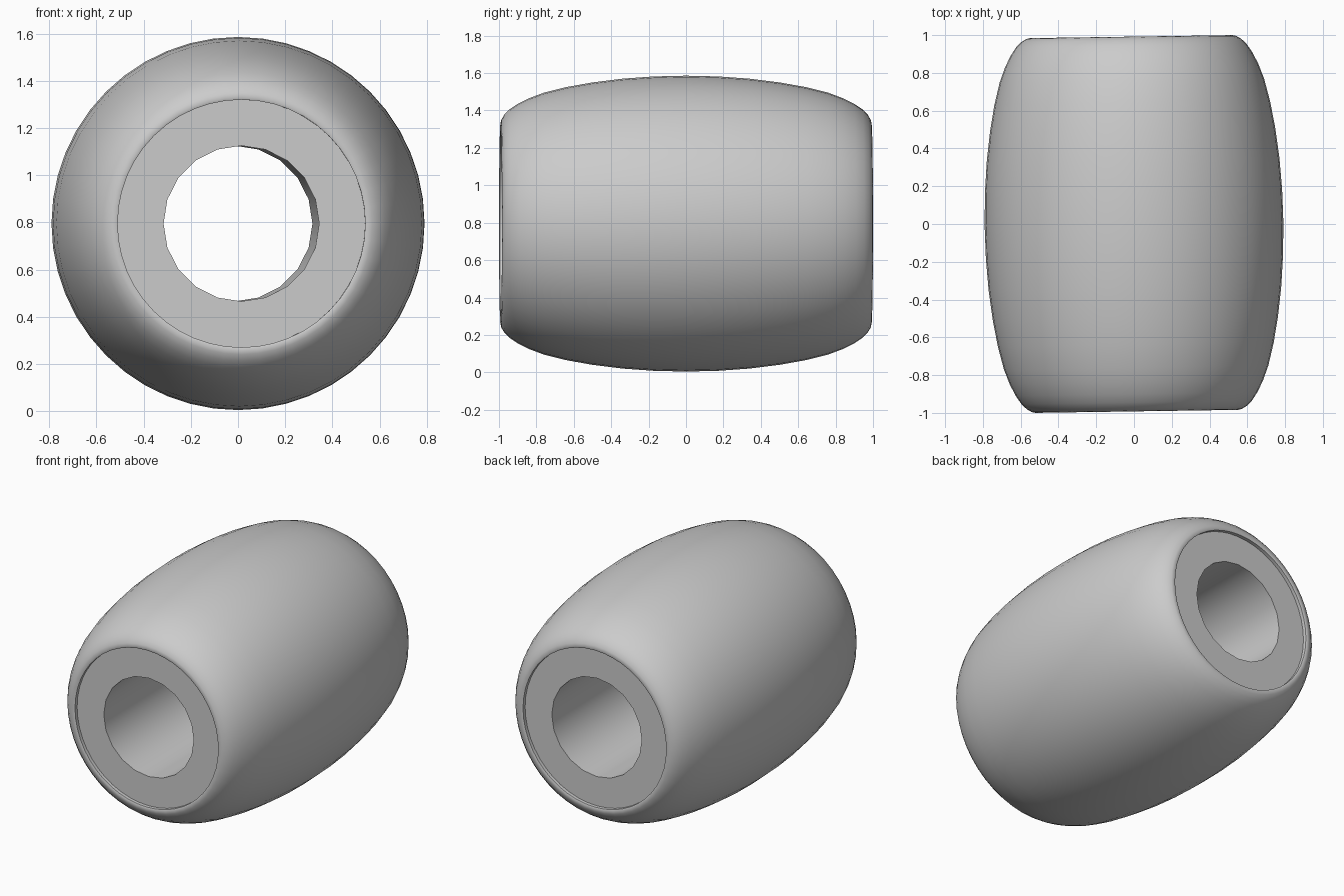
import bpy
import bmesh
import math
from mathutils import Matrix

cube = bpy.data.objects.get("Cube")
if cube:
    bpy.data.objects.remove(cube, do_unlink=True)

grey = bpy.data.materials.new("plain grey")
grey.use_nodes = True
colour = (0.6, 0.6, 0.6, 1)
grey.diffuse_color = colour
grey.node_tree.nodes["Principled BSDF"].inputs["Base Color"].default_value = colour

CENTRE_Z = 0.795
TILT = Matrix.Rotation(math.radians(0.85), 4, "Z")


def lathe(name, profile, sides):
    """Turn a closed (radius, y) profile about the y axis."""
    bm = bmesh.new()
    rings = []
    for i in range(sides):
        a = math.tau * i / sides
        rings.append([bm.verts.new((r * math.cos(a), y, r * math.sin(a)))
                      for r, y in profile])
    n = len(profile)
    for i, ring in enumerate(rings):
        following = rings[(i + 1) % sides]
        for j in range(n):
            k = (j + 1) % n
            bm.faces.new((ring[j], ring[k], following[k], following[j]))
    bmesh.ops.recalc_face_normals(bm, faces=bm.faces)
    mesh = bpy.data.meshes.new(name)
    bm.to_mesh(mesh)
    bm.free()
    mesh.materials.append(grey)
    obj = bpy.data.objects.new(name, mesh)
    bpy.context.collection.objects.link(obj)
    obj.matrix_world = Matrix.Translation((0, 0, CENTRE_Z)) @ TILT
    bpy.ops.object.select_all(action="DESELECT")
    obj.select_set(True)
    bpy.context.view_layer.objects.active = obj
    bpy.ops.object.shade_smooth_by_angle(angle=math.radians(35))
    return obj


# Barrel shell: bulging outside, rolled lip, short inner wall at each end
half = [(0.525, 0.94), (0.525, 0.988), (0.535, 0.992), (0.555, 0.988),
        (0.582, 0.972), (0.61, 0.945), (0.64, 0.9), (0.67, 0.84),
        (0.7, 0.76), (0.73, 0.64), (0.755, 0.5), (0.775, 0.34), (0.787, 0.17)]
shell = half + [(0.791, 0)] + [(r, -y) for r, y in reversed(half)]
lathe("barrel_shell", shell, 48)

# Core: flat recessed end rings and the bore through the middle
lathe("bored_core", [(0.33, 0.965), (0.54, 0.965),
                     (0.54, -0.965), (0.33, -0.965)], 20)
